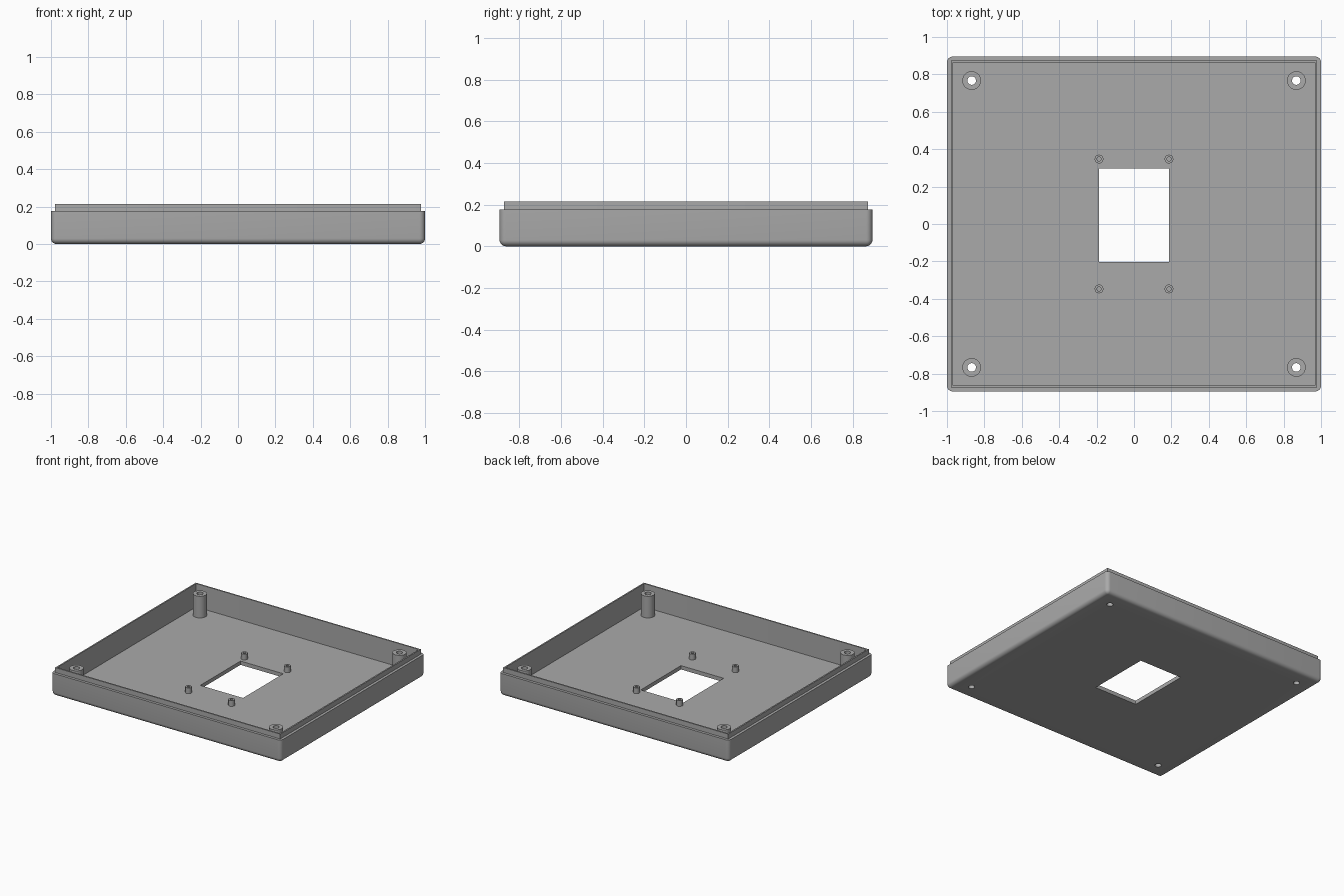
import bpy, bmesh
from math import sin, cos, pi, radians

if "Cube" in bpy.data.objects:
    bpy.data.objects.remove(bpy.data.objects["Cube"])

HX, HY = 1.0, 0.895          # half size of the tray
FLOOR, SHOULDER, TOP = 0.03, 0.176, 0.214
ROUND = 0.03                 # edge rounding

grey = bpy.data.materials.new("plain grey")
grey.use_nodes = True
colour = (0.4, 0.4, 0.4, 1)
grey.diffuse_color = colour
grey.node_tree.nodes["Principled BSDF"].inputs["Base Color"].default_value = colour


def finish(bm, name):
    bmesh.ops.recalc_face_normals(bm, faces=bm.faces)
    mesh = bpy.data.meshes.new(name)
    bm.to_mesh(mesh)
    bm.free()
    mesh.materials.append(grey)
    obj = bpy.data.objects.new(name, mesh)
    bpy.context.collection.objects.link(obj)
    return obj


def smooth(obj):
    bpy.ops.object.select_all(action='DESELECT')
    obj.select_set(True)
    bpy.context.view_layer.objects.active = obj
    bpy.ops.object.shade_smooth_by_angle(angle=radians(35))


def bridge(bm, rings, closed=False):
    pairs = list(zip(rings, rings[1:]))
    if closed:
        pairs.append((rings[-1], rings[0]))
    for a, b in pairs:
        for i in range(len(a)):
            j = (i + 1) % len(a)
            bm.faces.new((a[i], a[j], b[j], b[i]))


def rounded_ring(bm, inset, z, radius, steps=6):
    ring = []
    for quarter, (sx, sy) in enumerate([(1, 1), (-1, 1), (-1, -1), (1, -1)]):
        for k in range(steps + 1):
            a = (quarter + k / steps) * pi / 2
            ring.append(bm.verts.new((sx * (HX - inset - radius) + radius * cos(a),
                                      sy * (HY - inset - radius) + radius * sin(a), z)))
    return ring


def tube(name, x, y, outer, inner, z0, z1, sides):
    bm = bmesh.new()
    rings = [[bm.verts.new((x + r * cos(2 * pi * i / sides), y + r * sin(2 * pi * i / sides), z))
              for i in range(sides)]
             for r, z in [(outer, z0), (outer, z1), (inner, z1), (inner, z0)]]
    bridge(bm, rings, closed=True)
    smooth(finish(bm, name))


# Tray: rounded bottom edge, shoulder, raised lip, inner wall and floor
bm = bmesh.new()
rings = []
for k in range(7):
    a = k / 6 * pi / 2
    rings.append(rounded_ring(bm, ROUND * (1 - sin(a)), ROUND * (1 - cos(a)),
                              max(ROUND * sin(a), 0.002)))
rings.append(rounded_ring(bm, 0, SHOULDER, ROUND))
for inset, z in [(0.021, SHOULDER), (0.021, TOP), (0.032, TOP), (0.032, FLOOR)]:
    rings.append(rounded_ring(bm, inset, z, 0.001))
bridge(bm, rings)
bm.faces.new(rings[0])
bm.faces.new(rings[-1])
tray = finish(bm, "tray")

# Openings in the floor: central window and four screw holes
BOSS_X, BOSS_Y, SCREW = 0.868, 0.767, 0.023
corners = [("front", "left", 1, -1), ("front", "right", -1, -1),
           ("back", "left", 1, 1), ("back", "right", -1, 1)]
bm = bmesh.new()
window = bmesh.ops.create_cube(bm, size=1)["verts"]
bmesh.ops.scale(bm, vec=(0.372, 0.5, 0.2), verts=window)
bmesh.ops.translate(bm, vec=(0, 0.047, 0), verts=window)
for _, _, sx, sy in corners:
    hole = bmesh.ops.create_cone(bm, cap_ends=True, segments=24, radius1=SCREW,
                                 radius2=SCREW, depth=0.2)["verts"]
    bmesh.ops.translate(bm, vec=(sx * BOSS_X, sy * BOSS_Y, 0), verts=hole)
cutter = finish(bm, "opening_cutter")
cutter.hide_render = True
mod = tray.modifiers.new("openings", 'BOOLEAN')
mod.operation = 'DIFFERENCE'
mod.solver = 'EXACT'
mod.object = cutter
bpy.context.view_layer.objects.active = tray
bpy.ops.object.modifier_apply(modifier=mod.name)
bpy.data.objects.remove(cutter)
smooth(tray)

# Tall screw bosses at the corners, short pegs around the window
for fb, lr, sx, sy in corners:
    tube(f"screw_boss_{fb}_{lr}", sx * BOSS_X, sy * BOSS_Y, 0.05, SCREW, FLOOR, 0.2, 24)
    tube(f"mount_peg_{fb}_{lr}", sx * 0.187, sy * 0.347, 0.024, 0.011, FLOOR, 0.075, 12)
